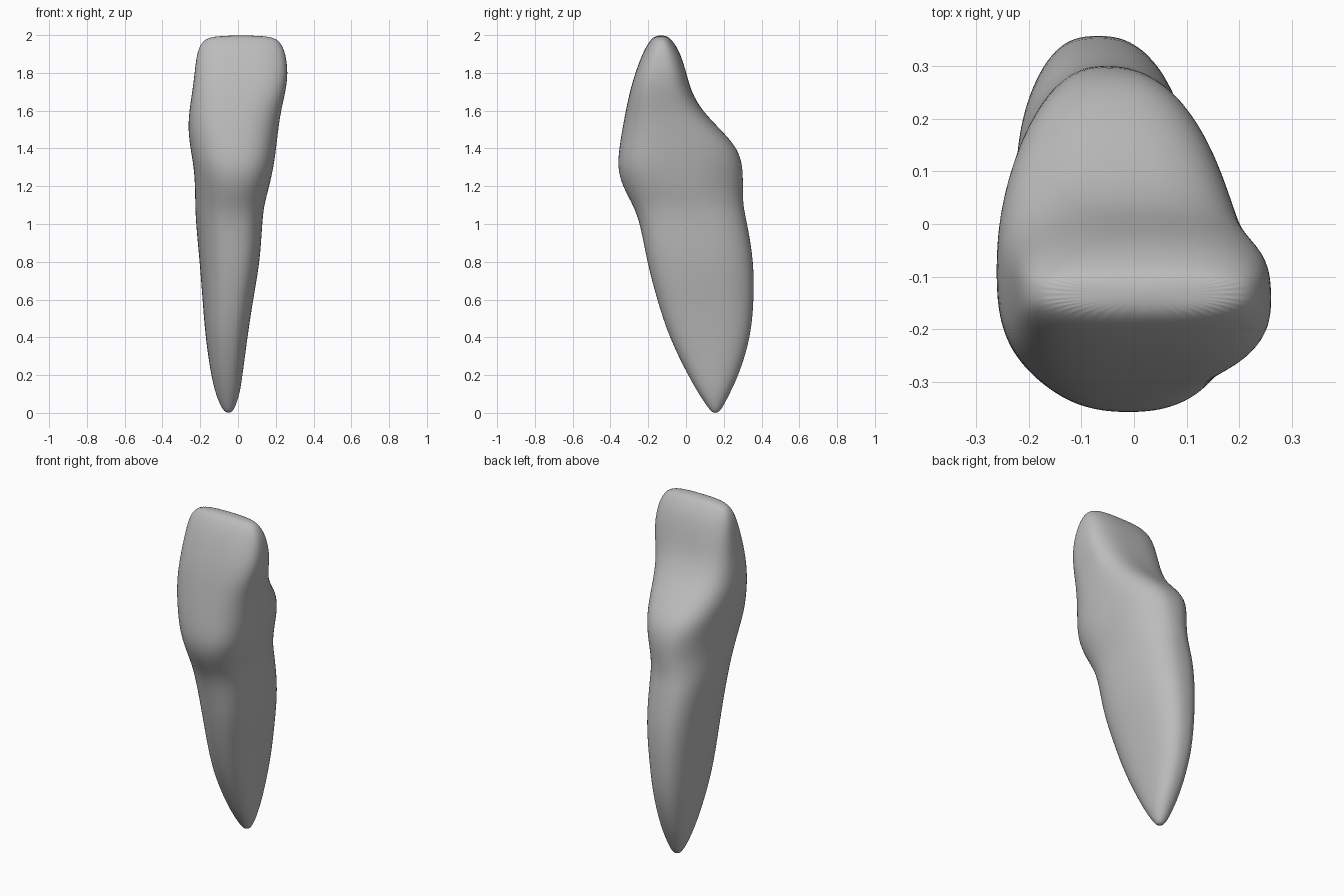
import bpy
import bmesh
import math

cube = bpy.data.objects.get("Cube")
if cube:
    bpy.data.objects.remove(cube)

SEGMENTS = 40

# Each section: height, left and right edge, front and back edge
SECTIONS = [
    (0, -.065, -.035, .14, .17),
    (.03, -.09, -.015, .115, .195),
    (.1, -.118, .009, .068, .23),
    (.2, -.143, .024, .01, .28),
    (.4, -.173, .05, -.09, .344),
    (.6, -.188, .08, -.154, .36),
    (.8, -.203, .117, -.207, .36),
    (1, -.223, .128, -.242, .325),
    (1.1, -.227, .138, -.28, .302),
    (1.2, -.228, .166, -.338, .302),
    (1.3, -.234, .188, -.364, .302),
    (1.4, -.252, .202, -.354, .276),
    (1.5, -.265, .214, -.338, .184),
    (1.6, -.259, .228, -.319, .085),
    (1.7, -.242, .252, -.298, .028),
    (1.8, -.23, .266, -.269, .002),
    (1.9, -.219, .253, -.232, -.028),
    (1.96, -.197, .228, -.199, -.063),
    (2, -.145, .18, -.165, -.1),
]


def bump(z, centre, width):
    """Smooth rise and fall around one height."""
    return math.exp(-((z - centre) / width) ** 2)


def outline(z):
    """Unit rounded outline, narrowed and shifted toward -x at the back."""
    taper = .12 * bump(z, 1.33, .2)
    shift = .15 * bump(z, .85, .6)
    # Squarer in the upper crown, rounder at the neck and root tip
    power = (2.5 + .5 * bump(z, 1.75, .15)
             - .3 * bump(z, 1.18, .1) - .5 * bump(z, 0, .2))
    points = []
    for i in range(SEGMENTS):
        a = math.tau * i / SEGMENTS
        c, s = math.cos(a), math.sin(a)
        u = math.copysign(abs(c) ** (2 / power), c)
        v = math.copysign(abs(s) ** (2 / power), s)
        points.append((u * (1 - taper * v) - shift * v, v))
    return points


def fit(value, low, high, start, end):
    return start + (value - low) / (high - low) * (end - start)


def loft(name, sections, material):
    bm = bmesh.new()
    rings = []
    for z, left, right, front, back in sections:
        points = outline(z)
        low, high = min(p[0] for p in points), max(p[0] for p in points)
        rings.append([bm.verts.new((fit(u, low, high, left, right),
                                    fit(v, -1, 1, front, back), z))
                      for u, v in points])
    for lower, upper in zip(rings, rings[1:]):
        for i in range(SEGMENTS):
            j = (i + 1) % SEGMENTS
            bm.faces.new((lower[i], lower[j], upper[j], upper[i]))
    # Close the root tip and the biting edge
    bm.faces.new(reversed(rings[0]))
    bm.faces.new(rings[-1])
    for face in bm.faces:
        face.smooth = True
    mesh = bpy.data.meshes.new(name)
    bm.to_mesh(mesh)
    bm.free()
    mesh.materials.append(material)
    obj = bpy.data.objects.new(name, mesh)
    bpy.context.collection.objects.link(obj)
    smooth = obj.modifiers.new("rounding", 'SUBSURF')
    smooth.levels = smooth.render_levels = 2
    return obj


enamel = bpy.data.materials.new("plain grey")
enamel.use_nodes = True
grey = (.5, .5, .5, 1)
enamel.diffuse_color = grey
enamel.node_tree.nodes["Principled BSDF"].inputs["Base Color"].default_value = grey

# Crown and root are one continuous surface
loft("incisor_tooth", SECTIONS, enamel)
